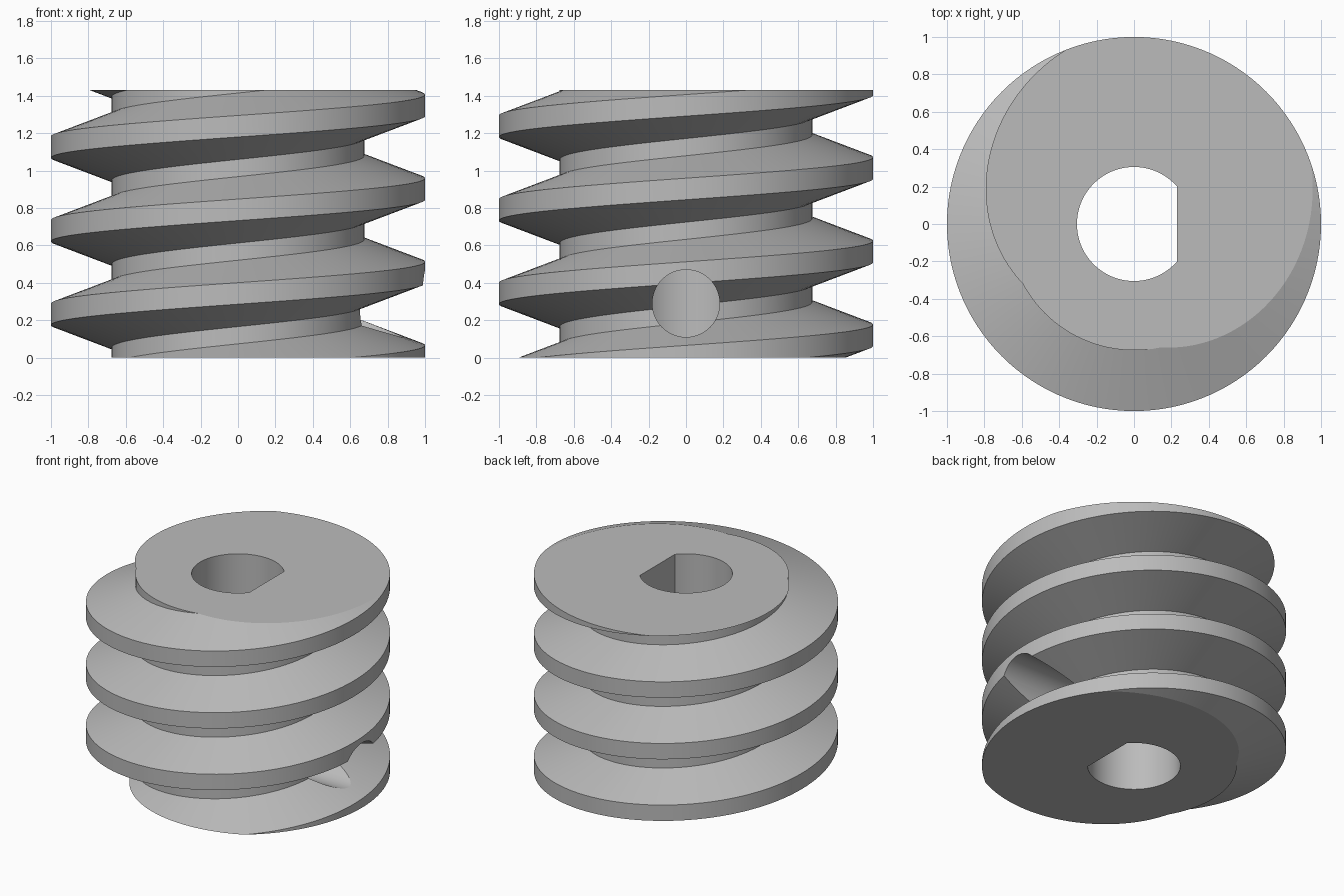
import bpy, bmesh, math

cube = bpy.data.objects.get("Cube")
if cube:
    bpy.data.objects.remove(cube, do_unlink=True)

HEIGHT, PITCH, START = 1.43, 0.447, 0.008
CREST_R, ROOT_R = 1.0, 0.675
BORE_R, FLAT_X = 0.305, 0.23
SCREW_R, SCREW_Z = 0.18, 0.29
STEPS, TURNS = 120, 7

# Thread section over one pitch: (radius, height from the crest centre)
SECTION = [(CREST_R, -0.0575), (CREST_R, 0.0575),
           (ROOT_R, 0.1775), (ROOT_R, PITCH - 0.1775)]


def add_object(name, bm):
    bmesh.ops.recalc_face_normals(bm, faces=bm.faces[:])
    mesh = bpy.data.meshes.new(name)
    bm.to_mesh(mesh)
    bm.free()
    obj = bpy.data.objects.new(name, mesh)
    bpy.context.collection.objects.link(obj)
    return obj


def prism(name, points, direction):
    """Extrude a closed outline into a solid."""
    bm = bmesh.new()
    face = bm.faces.new([bm.verts.new(p) for p in points])
    extruded = bmesh.ops.extrude_face_region(bm, geom=[face])["geom"]
    verts = [g for g in extruded if isinstance(g, bmesh.types.BMVert)]
    bmesh.ops.translate(bm, verts=verts, vec=direction)
    obj = add_object(name, bm)
    obj.hide_render = True
    return obj


def cut(target, cutter):
    mod = target.modifiers.new("cut", "BOOLEAN")
    mod.operation = "DIFFERENCE"
    mod.solver = "EXACT"
    mod.object = cutter
    bpy.context.view_layer.objects.active = target
    bpy.ops.object.modifier_apply(modifier=mod.name)
    bpy.data.objects.remove(cutter, do_unlink=True)


# Worm body: the thread section swept along a right-handed helix
bm = bmesh.new()
rows = []
for turn in range(-2, TURNS - 2):
    for radius, offset in SECTION:
        row = []
        for i in range(STEPS):
            a = math.tau * i / STEPS
            z = START + PITCH * (turn + i / STEPS) + offset
            row.append(bm.verts.new((radius * math.cos(a), radius * math.sin(a), z)))
        rows.append(row)


def helix_vert(row, i):
    # After a full turn the helix continues one pitch higher
    return rows[row + len(SECTION) * (i // STEPS)][i % STEPS]


for r in range(len(rows) - len(SECTION) - 1):
    for i in range(STEPS):
        bm.faces.new([helix_vert(r, i), helix_vert(r, i + 1),
                      helix_vert(r + 1, i + 1), helix_vert(r + 1, i)])

# Square off both ends and close them
for z, side in ((0, -1), (HEIGHT, 1)):
    bmesh.ops.bisect_plane(bm, geom=bm.verts[:] + bm.edges[:] + bm.faces[:],
                           plane_co=(0, 0, z), plane_no=(0, 0, side),
                           clear_outer=True)
bmesh.ops.delete(bm, geom=[v for v in bm.verts if not v.link_faces], context="VERTS")
bmesh.ops.holes_fill(bm, edges=[e for e in bm.edges if e.is_boundary], sides=0)
worm = add_object("worm_gear", bm)

# D-shaped shaft bore with its flat towards +x
half = math.acos(FLAT_X / BORE_R)
arc = [half + (math.tau - 2 * half) * i / 64 for i in range(65)]
cut(worm, prism("bore_cutter",
                [(BORE_R * math.cos(a), BORE_R * math.sin(a), -0.2) for a in arc],
                (0, 0, HEIGHT + 0.4)))

# Set screw hole from the +x side through to the bore
ring = [math.tau * i / 64 for i in range(64)]
cut(worm, prism("screw_hole_cutter",
                [(0.1, SCREW_R * math.cos(a), SCREW_Z + SCREW_R * math.sin(a)) for a in ring],
                (1.1, 0, 0)))

# Plain grey metal
grey = bpy.data.materials.new("grey_metal")
grey.use_nodes = True
colour = (0.5, 0.5, 0.5, 1)
grey.diffuse_color = colour
grey.node_tree.nodes["Principled BSDF"].inputs["Base Color"].default_value = colour
worm.data.materials.clear()
worm.data.materials.append(grey)

bpy.ops.object.select_all(action="DESELECT")
worm.select_set(True)
bpy.context.view_layer.objects.active = worm
bpy.ops.object.shade_smooth_by_angle(angle=math.radians(15))
